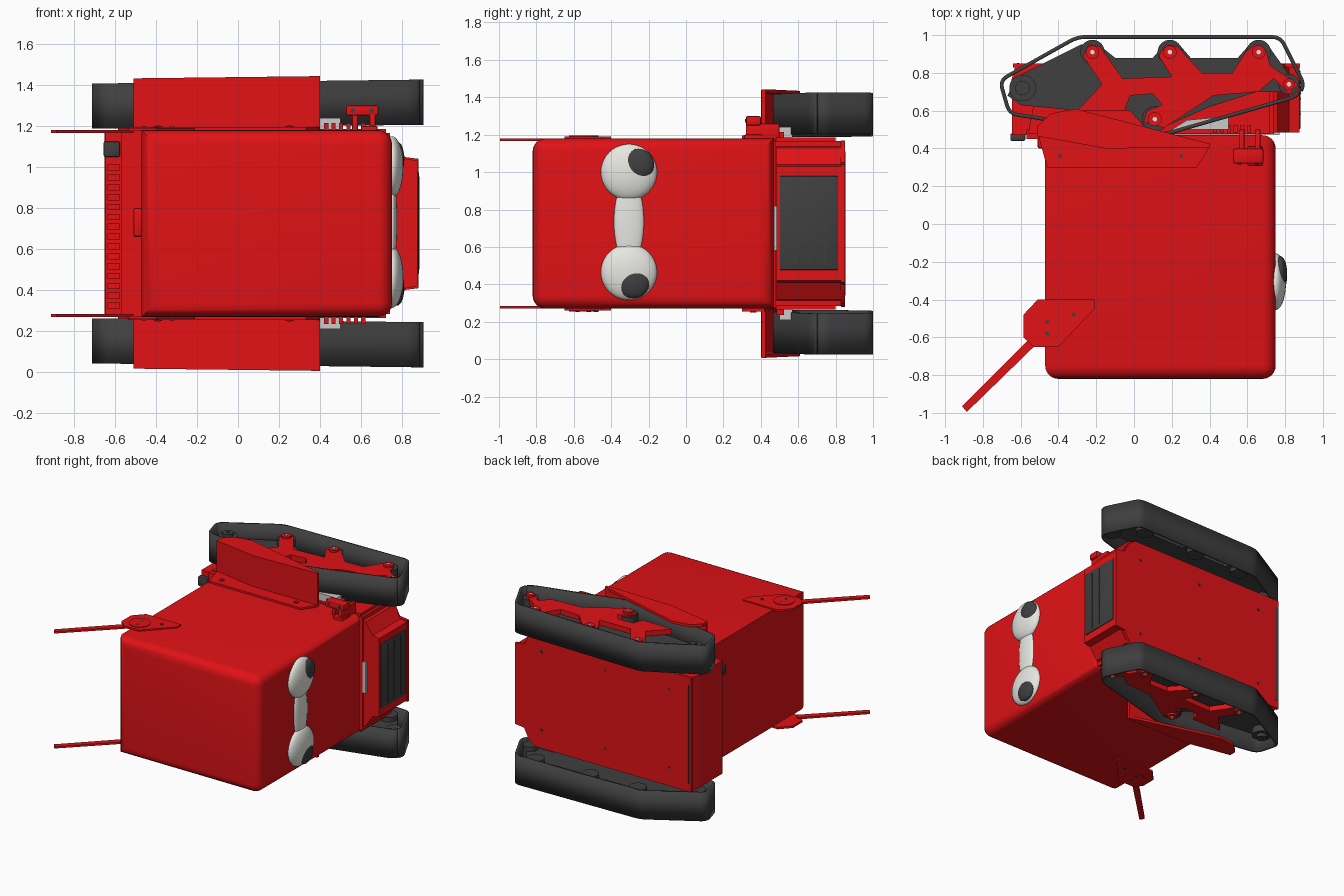
import bpy, bmesh, math
from mathutils import Vector, Matrix

if "Cube" in bpy.data.objects:
    bpy.data.objects.remove(bpy.data.objects["Cube"])

MID = 0.725      # height of the symmetry plane between the two tracks
TILT = 0.012     # slight outward lean of the track units


def material(name, rgb):
    m = bpy.data.materials.new(name)
    m.diffuse_color = (*rgb, 1)
    m.use_nodes = True
    m.node_tree.nodes["Principled BSDF"].inputs["Base Color"].default_value = m.diffuse_color
    return m


RED = material("red", (0.75, 0.006, 0.008))
DARK = material("dark", (0.05, 0.05, 0.05))
WHITE = material("white", (0.8, 0.8, 0.76))
GREY = material("light_grey", (0.6, 0.6, 0.62))


def finish(bm, name, mat, side=1, tilt=0.0, angle=30):
    for v in bm.verts:
        v.co.z += tilt * v.co.x
        v.co.z = MID + side * (v.co.z - MID)
    bmesh.ops.recalc_face_normals(bm, faces=bm.faces)
    me = bpy.data.meshes.new(name)
    bm.to_mesh(me)
    bm.free()
    ob = bpy.data.objects.new(name, me)
    bpy.context.collection.objects.link(ob)
    me.materials.append(mat)
    bpy.ops.object.select_all(action='DESELECT')
    ob.select_set(True)
    bpy.context.view_layer.objects.active = ob
    bpy.ops.object.shade_smooth_by_angle(angle=math.radians(angle))
    return ob


def prism(name, pts, a, b, mat, axis='z', side=1, tilt=0.0):
    """Extrude a flat outline along z (xy outline) or y (xz outline)."""
    bm = bmesh.new()
    put = (lambda p, h: (p[0], p[1], h)) if axis == 'z' else (lambda p, h: (p[0], h, p[1]))
    face = bm.faces.new([bm.verts.new(put(p, a)) for p in pts])
    new = bmesh.ops.extrude_face_region(bm, geom=[face])['geom']
    d = Vector(put((0, 0), b - a))
    bmesh.ops.translate(bm, vec=d, verts=[g for g in new if isinstance(g, bmesh.types.BMVert)])
    return finish(bm, name, mat, side, tilt)


def box(name, x0, x1, y0, y1, z0, z1, mat, side=1, bevel=0.0):
    bm = bmesh.new()
    bmesh.ops.create_cube(bm, size=1)
    for v in bm.verts:
        v.co = Vector((x0 + (v.co.x + .5) * (x1 - x0), y0 + (v.co.y + .5) * (y1 - y0),
                       z0 + (v.co.z + .5) * (z1 - z0)))
    if bevel:
        bmesh.ops.bevel(bm, geom=bm.edges[:], offset=bevel, segments=2, profile=.5, affect='EDGES')
    return finish(bm, name, mat, side)


def disc(name, x, y, r, z0, z1, mat, side=1, tilt=0.0, n=32):
    ring = [(x + r * math.cos(math.tau * i / n), y + r * math.sin(math.tau * i / n)) for i in range(n)]
    return prism(name, ring, z0, z1, mat, 'z', side, tilt)


def ellipsoid(name, loc, size, mat):
    bm = bmesh.new()
    bmesh.ops.create_uvsphere(bm, u_segments=40, v_segments=20, radius=1,
                              matrix=Matrix.Translation(loc) @ Matrix.Diagonal((*size, 1)))
    return finish(bm, name, mat)


def rounded(pts, r, n=6):
    out = []
    for i, p in enumerate(pts):
        p, a, b = Vector(p), Vector(pts[i - 1]), Vector(pts[(i + 1) % len(pts)])
        s, e = p + (a - p).normalized() * r, p + (b - p).normalized() * r
        out += [tuple(s * (1 - t) ** 2 + p * 2 * t * (1 - t) + e * t * t)
                for t in (k / n for k in range(n + 1))]
    return out


def strip(pts, w):
    """Give an open polyline a thickness towards +y."""
    return pts + [(x, y + w) for x, y in reversed(pts)]


# Main body: rounded box with crisp edges at its rear and left ends
bm = bmesh.new()
bmesh.ops.create_cube(bm, size=1)
for v in bm.verts:
    v.co = Vector((0.14 + 1.22 * v.co.x, -0.175 + 1.29 * v.co.y, MID + 0.91 * v.co.z))
soft = []
for e in bm.edges:
    c = (e.verts[0].co + e.verts[1].co) / 2
    if c.y > 0.4 and c.x < 0.7 or c.x < -0.4 and abs(c.y + 0.175) < 0.1:
        continue
    soft.append(e)
bmesh.ops.bevel(bm, geom=soft, offset=0.07, segments=6, profile=0.5, affect='EDGES')
finish(bm, "body", RED, angle=40)

# Eyes, pupils and the bridge between them
for nm, z, py, pz in (("upper", 1.0, -0.255, 1.04), ("lower", 0.465, -0.28, 0.41)):
    ellipsoid(nm + "_eye", (0.75, -0.305, z), (0.055, 0.15, 0.15), WHITE)
    ellipsoid(nm + "_pupil", (0.774, py, pz), (0.036, 0.085, 0.085), DARK)
ellipsoid("eye_bridge", (0.75, -0.305, 0.735), (0.025, 0.08, 0.23), WHITE)

# Chassis with sloped end, tapered nose and floor plate
prism("chassis", [(-0.47, 0.475), (-0.57, 0.485), (-0.65, 0.76), (-0.63, 0.83), (0.74, 0.83), (0.74, 0.475)],
      0.285, 1.165, RED)
nose = [(0.7, 0.30), (0.76, 0.32), (0.82, 0.41), (0.875, 0.42), (0.875, 1.03), (0.82, 1.04), (0.76, 1.13), (0.7, 1.15)]
prism("chassis_nose", nose, 0.485, 0.83, RED, 'y')
prism("floor_plate", [(-0.64, 0.28), (0.70, 0.28), (0.76, 0.32), (0.80, 0.40), (0.88, 0.41), (0.88, 1.04),
                      (0.80, 1.05), (0.76, 1.13), (0.70, 1.17), (-0.64, 1.17)], 0.828, 0.85, RED, 'y')
box("rear_slot", -0.62, -0.61, 0.84, 0.853, 0.34, 1.11, DARK)
for x in (-0.45, 0.1, 0.65):
    for z in (0.42, 1.03):
        box("floor_bolt", x - .008, x + .008, 0.84, 0.854, z - .008, z + .008, DARK)

# Dark cover on the nose, with seams
box("nose_cover", 0.76, 0.882, 0.5, 0.815, 0.475, 0.98, DARK, bevel=0.01)
for y in (0.58, 0.66, 0.74):
    box("cover_rib", 0.87, 0.885, y, y + .006, 0.50, 0.955, DARK)
box("side_cell", 0.745, 0.77, 0.47, 0.50, 0.58, 0.82, GREY)

# End panel with slats, handle and a small switch box
box("end_panel", -0.645, -0.565, 0.47, 0.74, 0.285, 1.165, RED)
for i in range(15):
    z = 0.31 + i * 0.048
    box("end_slat", -0.635, -0.575, 0.458, 0.475, z, z + 0.03, RED)
box("switch_box", -0.655, -0.575, 0.44, 0.48, 1.05, 1.125, DARK, bevel=0.008)
box("front_rail", -0.57, -0.46, 0.45, 0.50, 0.275, 1.175, RED)
box("front_latch", -0.51, -0.465, 0.40, 0.47, 0.66, 0.80, RED, bevel=0.01)

belt = rounded([(-0.71, 0.76), (-0.30, 0.99), (0.775, 0.99), (0.905, 0.73), (0.86, 0.675),
                (0.16, 0.475), (0.04, 0.475), (-0.66, 0.585)], 0.045)
inner_plate = [(-0.67, 0.68), (-0.62, 0.78), (-0.28, 0.95), (-0.2, 0.96), (-0.1, 0.88), (0.1, 0.88),
               (0.16, 0.95), (0.24, 0.95), (0.3, 0.88), (0.55, 0.88), (0.62, 0.96), (0.70, 0.96),
               (0.85, 0.75), (0.82, 0.70), (0.65, 0.70), (0.40, 0.62), (0.15, 0.51), (0.05, 0.52),
               (-0.02, 0.60), (-0.3, 0.6), (-0.6, 0.63)]
bogie = [(-0.30, 0.60), (-0.17, 0.74), (-0.27, 0.89), (-0.24, 0.95), (-0.18, 0.94), (-0.06, 0.77),
         (0.20, 0.78), (0.13, 0.89), (0.17, 0.95), (0.23, 0.94), (0.36, 0.80), (0.52, 0.80),
         (0.59, 0.91), (0.64, 0.95), (0.70, 0.92), (0.72, 0.84), (0.87, 0.74), (0.82, 0.69),
         (0.74, 0.77), (0.66, 0.70), (0.42, 0.68), (0.33, 0.62), (0.16, 0.51), (0.05, 0.54),
         (0.07, 0.60), (0.15, 0.63), (0.10, 0.69), (-0.02, 0.68), (-0.05, 0.60)]
arm_plate = [(-0.585, -0.48), (-0.51, -0.40), (-0.21, -0.40), (-0.21, -0.45), (-0.40, -0.65),
             (-0.53, -0.65), (-0.585, -0.60)]

for side, nm in ((1, "upper_"), (-1, "lower_")):
    T = dict(side=side, tilt=TILT)
    # Track belt: thin closed ribbon
    bm = bmesh.new()
    lo = [bm.verts.new((x, y, 1.195)) for x, y in belt]
    hi = [bm.verts.new((x, y, 1.415)) for x, y in belt]
    for i in range(len(belt)):
        bm.faces.new((lo[i - 1], lo[i], hi[i], hi[i - 1]))
    ob = finish(bm, nm + "track_belt", DARK, **T)
    mod = ob.modifiers.new("thickness", 'SOLIDIFY')
    mod.thickness, mod.offset = 0.02, 0
    # Bogie frame, backing plate and road wheels
    prism(nm + "track_backing", inner_plate, 1.25, 1.31, DARK, **T)
    prism(nm + "bogie", bogie, 1.33, 1.37, RED, **T)
    for x, y, r in ((-0.59, 0.72, .07), (-0.22, 0.91, .065), (0.19, 0.91, .065),
                    (0.66, 0.91, .065), (0.11, 0.555, .068), (0.82, 0.74, .055)):
        disc(nm + "road_wheel", x, y, r, 1.215, 1.36, DARK, **T)
        disc(nm + "wheel_hub", x, y, r * .55, 1.30, 1.385, DARK if x < -.5 else RED, **T)
        disc(nm + "wheel_pin", x, y, .012, 1.38, 1.39, DARK if x < -.5 else WHITE, n=12, **T)
    prism(nm + "track_mount", [(-0.56, 0.48), (0.72, 0.48), (0.72, 0.80), (-0.5, 0.80)], 1.16, 1.185, RED, side=side)
    prism(nm + "motor", [(0.2, 0.5), (0.5, 0.5), (0.5, 0.57), (0.28, 0.55)], 1.18, 1.24, GREY, side=side)
    for i in range(6):
        x = 0.42 + i * 0.036
        box(nm + "rack_tooth", x, x + .02, 0.485, 0.525, 1.18, 1.215, RED, side)

    # Fender: bent wall, top plate and bolted flange
    edge = [(-0.51, 0.465), (-0.15, 0.40), (0.40, 0.405)]
    prism(nm + "fender_wall", strip(edge, 0.02), 1.19, 1.435, RED, **T)
    prism(nm + "fender_top", edge + [(0.40, 0.425), (-0.31, 0.61), (-0.44, 0.585), (-0.51, 0.52)], 1.418, 1.438, RED, **T)
    prism(nm + "fender_flange", [(-0.51, 0.48), (-0.46, 0.30), (0.33, 0.30), (0.39, 0.39), (0.40, 0.42), (-0.15, 0.42)],
          1.175, 1.195, RED, side=side)
    for x in (-0.39, 0.25):
        disc(nm + "flange_bolt", x, 0.36, 0.02, 1.19, 1.2, RED, side, n=6)
        disc(nm + "flange_hole", x, 0.36, 0.01, 1.19, 1.202, DARK, side, n=12)

    # Flat arm: shoulder plate, disc, bolts and rod
    prism(nm + "arm_plate", arm_plate, 1.175, 1.19, RED, side=side)
    disc(nm + "arm_joint", -0.46, -0.55, 0.075, 1.18, 1.195, RED, side)
    for x, y in ((-0.46, -0.52), (-0.46, -0.58), (-0.32, -0.48)):
        disc(nm + "arm_bolt", x, y, 0.011, 1.19, 1.197, DARK, side, n=12)
    prism(nm + "arm_rod", [(-0.545, -0.60), (-0.51, -0.63), (-0.885, -0.995), (-0.91, -0.965)],
          1.165, 1.18, RED, side=side)

# Hinge bracket, upper side only
box("bracket_base", 0.60, 0.68, 0.31, 0.41, 1.17, 1.20, RED, bevel=0.006)
box("bracket_post_a", 0.555, 0.585, 0.36, 0.50, 1.17, 1.26, RED, bevel=0.006)
box("bracket_post_b", 0.64, 0.67, 0.32, 0.50, 1.17, 1.26, RED, bevel=0.006)
box("bracket_head", 0.525, 0.685, 0.32, 0.40, 1.25, 1.30, RED, bevel=0.01)
for x in (0.56, 0.65):
    box("bracket_bolt", x - .01, x + .01, 0.315, 0.33, 1.265, 1.285, DARK)
